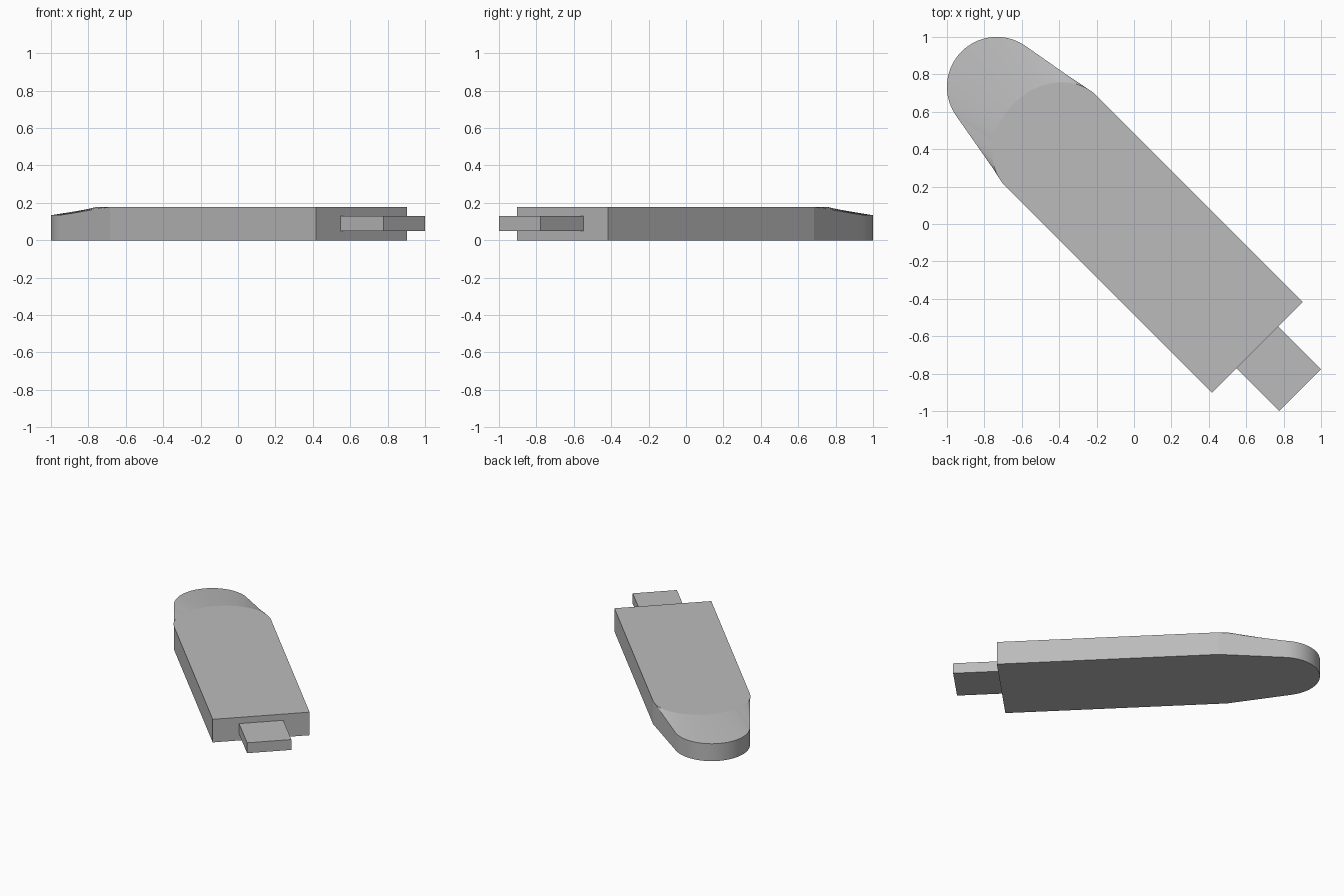
import bpy, bmesh
from math import sin, cos, pi, radians, hypot
from mathutils import Matrix

cube = bpy.data.objects.get("Cube")
if cube:
    bpy.data.objects.remove(cube)

grey = bpy.data.materials.new("plain grey")
grey.use_nodes = True
colour = (0.5, 0.5, 0.5, 1)
grey.diffuse_color = colour
grey.node_tree.nodes["Principled BSDF"].inputs["Base Color"].default_value = colour

TURN = Matrix.Rotation(radians(135), 4, 'Z')   # local +x points to the rounded end


def finish(bm, name):
    bmesh.ops.recalc_face_normals(bm, faces=bm.faces)
    bm.transform(TURN)
    mesh = bpy.data.meshes.new(name)
    bm.to_mesh(mesh)
    bm.free()
    mesh.materials.append(grey)
    obj = bpy.data.objects.new(name, mesh)
    bpy.context.collection.objects.link(obj)
    bpy.ops.object.select_all(action='DESELECT')
    obj.select_set(True)
    bpy.context.view_layer.objects.active = obj
    bpy.ops.object.shade_smooth_by_angle(angle=radians(5))


# Body: straight slab, tapering to a rounded nose with a sloping top
BACK, SHOULDER, HALF, TOP = -0.933, 0.625, 0.344, 0.178
NOSE, RADIUS, RIM, BULGE = 1.037, 0.267, 0.134, 0.285
TANGENT = radians(80)
SIDE, ARC = 8, 40

# Rim of the nose: straight taper, arc, straight taper
tx, ty = NOSE + RADIUS * cos(TANGENT), RADIUS * sin(TANGENT)
side = []
for i in range(SIDE):
    f = i / SIDE
    side.append((SHOULDER + (tx - SHOULDER) * f, HALF + (ty - HALF) * f,
                 TOP + (RIM - TOP) * f))
arc = []
for i in range(ARC + 1):
    a = TANGENT * (1 - 2 * i / ARC)
    arc.append((NOSE + RADIUS * cos(a), RADIUS * sin(a), RIM))
rim = side + arc + [(x, -y, z) for x, y, z in reversed(side)]

# Distance along the rim places the matching points of the curved crease
dist = [0]
for p, q in zip(rim, rim[1:]):
    dist.append(dist[-1] + hypot(q[0] - p[0], q[1] - p[1]))

bm = bmesh.new()
upper = [bm.verts.new(p) for p in rim]
lower = [bm.verts.new((x, y, 0)) for x, y, z in rim]
crease = [upper[0]]
for d in dist[1:-1]:
    t = pi * d / dist[-1]
    crease.append(bm.verts.new((SHOULDER + BULGE * sin(t), HALF * cos(t), TOP)))
crease.append(upper[-1])
back_top = [bm.verts.new((BACK, s * HALF, TOP)) for s in (-1, 1)]
back_low = [bm.verts.new((BACK, s * HALF, 0)) for s in (-1, 1)]

for i in range(len(rim) - 1):
    bm.faces.new((upper[i], upper[i + 1], lower[i + 1], lower[i]))
    slope = [upper[i], upper[i + 1], crease[i + 1], crease[i]]
    bm.faces.new(list(dict.fromkeys(slope)))
bm.faces.new(crease + back_top)
bm.faces.new(lower + back_low)
bm.faces.new((upper[-1], back_top[0], back_low[0], lower[-1]))
bm.faces.new((back_top[0], back_top[1], back_low[1], back_low[0]))
bm.faces.new((back_top[1], upper[0], lower[0], back_low[1]))
finish(bm, "body")

# Plug: small block standing out of the square end
END, PLUG_HALF, Z0, Z1 = -1.256, 0.157, 0.05, 0.13
bm = bmesh.new()
bmesh.ops.create_cube(bm, size=1)
bmesh.ops.scale(bm, verts=bm.verts, vec=(BACK - END, 2 * PLUG_HALF, Z1 - Z0))
bmesh.ops.translate(bm, verts=bm.verts, vec=((BACK + END) / 2, 0, (Z0 + Z1) / 2))
finish(bm, "plug")
